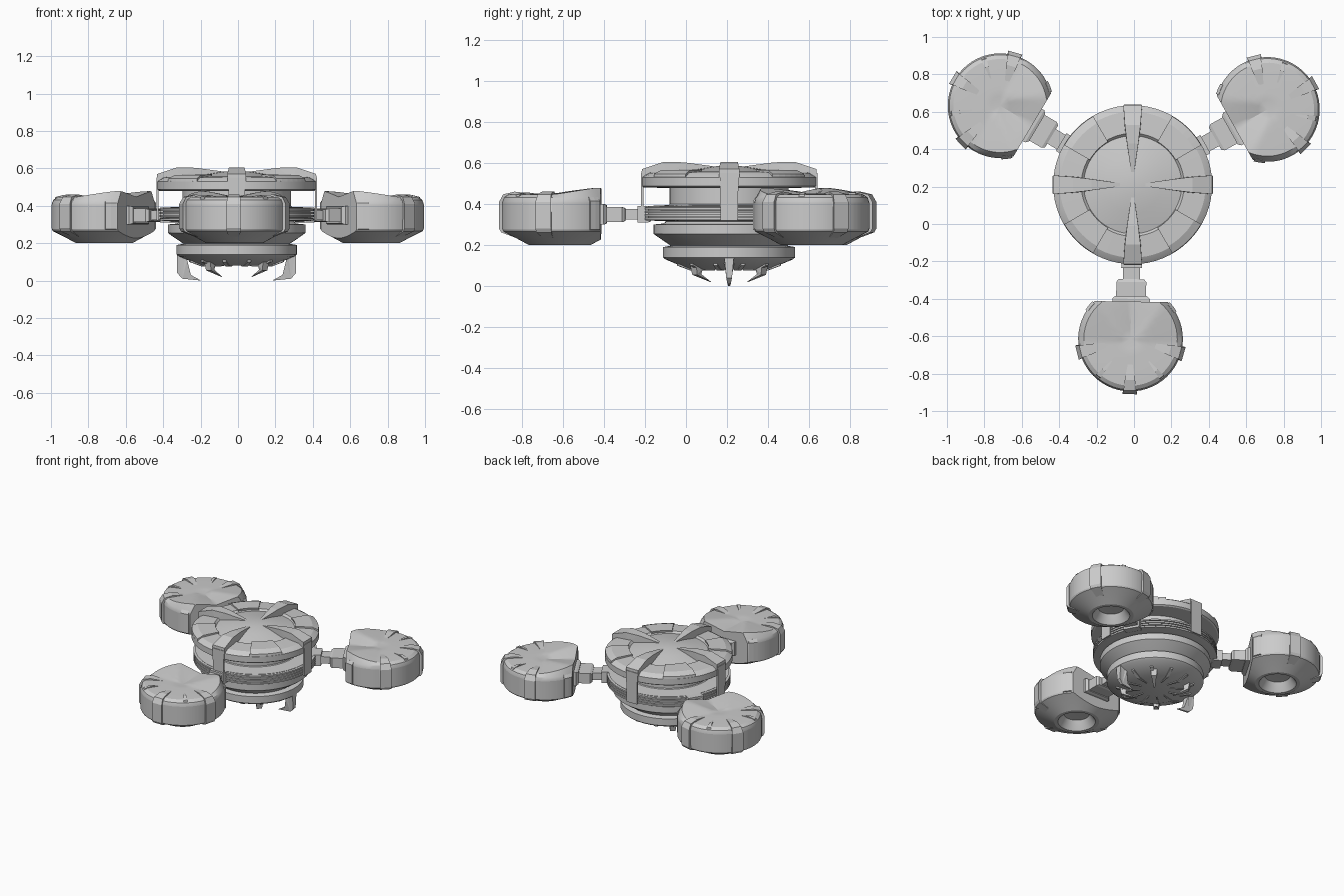
import bpy, bmesh
from math import sin, cos, pi, radians, degrees
from mathutils import Matrix, Vector

if "Cube" in bpy.data.objects:
    bpy.data.objects.remove(bpy.data.objects["Cube"])

CENTRE = Vector((-0.007, 0.21, 0))


def place(origin, deg):
    return Matrix.Translation(origin) @ Matrix.Rotation(radians(deg), 4, 'Z')


def finish(bm, name, mat, smooth=False):
    bmesh.ops.recalc_face_normals(bm, faces=bm.faces)
    me = bpy.data.meshes.new(name)
    bm.to_mesh(me)
    bm.free()
    ob = bpy.data.objects.new(name, me)
    bpy.context.collection.objects.link(ob)
    ob.matrix_world = mat
    if smooth:
        bpy.ops.object.select_all(action='DESELECT')
        ob.select_set(True)
        bpy.context.view_layer.objects.active = ob
        bpy.ops.object.shade_smooth_by_angle(angle=radians(25))
    return ob


def revolve(profile, segs=64):
    bm = bmesh.new()
    vs = [bm.verts.new((r, 0, z)) for r, z in profile]
    es = [bm.edges.new(p) for p in zip(vs, vs[1:])]
    bmesh.ops.spin(bm, geom=vs + es, cent=(0, 0, 0), axis=(0, 0, 1),
                   angle=2 * pi, steps=segs, use_duplicate=False)
    bmesh.ops.remove_doubles(bm, verts=bm.verts, dist=1e-4)
    return bm


def slab(name, pts, mat):
    """Side outline of (radius, height, half width) points, given thickness."""
    bm = bmesh.new()
    a = [bm.verts.new((r, -w, z)) for r, z, w in pts]
    b = [bm.verts.new((r, w, z)) for r, z, w in pts]
    bm.faces.new(a)
    bm.faces.new(b[::-1])
    n = len(pts)
    for i in range(n):
        j = (i + 1) % n
        bm.faces.new((a[i], b[i], b[j], a[j]))
    bmesh.ops.triangulate(bm, faces=[f for f in bm.faces if len(f.verts) > 4])
    finish(bm, name, mat)


def sector(name, pts, half, mat, steps=6):
    """Curved plate: closed (r, z) outline swept over +-half degrees."""
    bm = bmesh.new()
    rings = []
    for k in range(steps + 1):
        t = radians(-half + 2 * half * k / steps)
        rings.append([bm.verts.new((r * cos(t), r * sin(t), z)) for r, z in pts])
    n = len(pts)
    for a, b in zip(rings, rings[1:]):
        for i in range(n):
            bm.faces.new((a[i], a[(i + 1) % n], b[(i + 1) % n], b[i]))
    bm.faces.new(rings[0])
    bm.faces.new(rings[-1][::-1])
    finish(bm, name, mat)


# ---- central hull ----
hub = place(CENTRE, 0)
finish(revolve([(0, .085), (.19, .08), (.31, .13), (.322, .14), (.322, .19), (.285, .197),
                (.355, .245), (.368, .255), (.368, .30), (.32, .305), (.30, .32), (.30, .39),
                (.29, .40), (.29, .48)]), "lower_hull", hub, True)
grooves = [(.29, .315), (.40, .32)]
for i in range(4):
    z = .322 + i * .017
    grooves += [(.412, z), (.412, z + .011), (.395, z + .012), (.395, z + .016)]
grooves += [(.40, .39), (.29, .395)]
finish(revolve(grooves), "grooved_ring", hub, True)
finish(revolve([(.28, .478), (.415, .48), (.425, .487), (.425, .53), (.412, .54), (.39, .552),
                (.275, .558), (.262, .545), (.15, .57), (.06, .584), (0, .586)]),
       "upper_disc", hub, True)

# ---- roof plates, clamps and side straps ----
for k in range(4):
    m = place(CENTRE, 90 * k)
    slab("roof_clamp", [(.427, .53, .05), (.425, .57, .05), (.32, .605, .042), (.22, .603, .03),
                        (.05, .58, .006), (.05, .565, .006), (.3, .54, .042)], m)
    slab("side_strap", [(.418, .32, .042), (.428, .32, .042), (.43, .55, .046),
                        (.418, .55, .046)], m)
    sector("roof_plate", [(.424, .53), (.422, .547), (.38, .565), (.265, .567), (.27, .545)],
           15, place(CENTRE, 90 * k + 45))

# ---- landing legs and belly prongs ----
for k in (0, 180):
    slab("landing_leg", [(.27, .19, .028), (.318, .19, .028), (.318, .04, .014), (.29, .01, .008),
                         (.19, 0, .004), (.245, .03, .01), (.265, .11, .024)], place(CENTRE, k))
for k in (48, 132, 228, 312):
    slab("belly_prong", [(.19, .09, .022), (.235, .10, .022), (.225, .055, .018),
                         (.12, .02, .004), (.195, .058, .014)], place(CENTRE, k))
for k in range(12):
    slab("belly_rib", [(.10, .09, .003), (.10, .077, .003), (.19, .075, .010), (.26, .10, .010),
                       (.26, .13, .010)], place(CENTRE, 30 * k + 15))


# ---- one pod: cut round housing with raised inner horns ----
def pod_top(x, y):
    t = min(1, max(0, (.02 - x) / .2))
    width = .03 + .13 * t
    return .032 * t - .034 * t ** .5 * max(0, 1 - abs(y) / width)


def housing(m):
    bm = revolve([(0, .265), (.085, .26), (.10, .235), (.125, .20), (.15, .20), (.215, .235),
                  (.275, .265), (.28, .275), (.28, .41), (.272, .432), (.25, .447), (.21, .449),
                  (.17, .45), (.13, .451), (.09, .452), (.05, .452), (0, .452)], 56)
    cut = bmesh.ops.bisect_plane(bm, geom=bm.verts[:] + bm.edges[:] + bm.faces[:],
                                 plane_co=(-.2, 0, 0), plane_no=(-1, 0, 0), clear_outer=True)
    rim = [e for e in cut['geom_cut'] if isinstance(e, bmesh.types.BMEdge)]
    bmesh.ops.contextual_create(bm, geom=rim)
    for v in bm.verts:
        if v.co.z > .44:
            v.co.z += pod_top(v.co.x, v.co.y)
    finish(bm, "pod_housing", m, True)


# knurled tread band wrapped round the pod
def tread(m, lo, hi, cols, rows=7):
    bm = bmesh.new()
    grid = []
    for c in range(cols + 1):
        t = radians(lo + (hi - lo) * c / cols)
        grid.append([bm.verts.new((.281 * cos(t), .281 * sin(t), .278 + .13 * r / rows))
                     for r in range(rows + 1)])
    for a, b in zip(grid, grid[1:]):
        for r in range(rows):
            bm.faces.new((a[r], b[r], b[r + 1], a[r + 1]))
    bmesh.ops.inset_individual(bm, faces=bm.faces[:], thickness=.004, depth=.006)
    finish(bm, "pod_tread", m)


for k in range(3):
    ang = 29.2 + 120 * k
    d = Vector((cos(radians(ang)), sin(radians(ang)), 0))
    m = place(CENTRE + d * .825, ang)
    housing(m)
    for lo, hi in ((-122, -83), (-67, -8), (8, 67), (83, 122)):
        tread(m, lo, hi, int((hi - lo) / 2))
    # clips over the rim, and end blocks at the cut corners
    for a in (-75, 0, 75):
        slab("pod_clip", [(.18, .222, .02), (.285, .262, .038), (.295, .28, .04), (.295, .41, .04),
                          (.275, .447, .034), (.22, .46, .028), (.13, .45, .012),
                          (.13, .43, .012)], m @ Matrix.Rotation(radians(a), 4, 'Z'))
    for a in (-40, 40):
        slab("pod_ridge", [(.27, .42, .014), (.262, .447, .014), (.22, .457, .01),
                           (.15, .45, .003), (.15, .44, .003)],
             m @ Matrix.Rotation(radians(a), 4, 'Z'))
    for a in (-128, 128):
        sector("pod_end_block", [(.27, .27), (.287, .275), (.287, .415), (.272, .435), (.26, .43)],
               6, m @ Matrix.Rotation(radians(a), 4, 'Z'), 2)
    # stepped arm from hull to pod
    arm = place(CENTRE, ang)
    for r0, r1, z0, z1, w in ((.38, .445, .31, .39, .055), (.43, .52, .325, .375, .045),
                              (.505, .60, .312, .385, .08), (.595, .64, .30, .40, .1)):
        slab("pod_arm", [(r0, z0 + .006, w * .85), (r0 + .015, z0, w), (r1, z0, w), (r1, z1, w),
                         (r0 + .015, z1, w), (r0, z1 - .006, w * .85)], arm)
